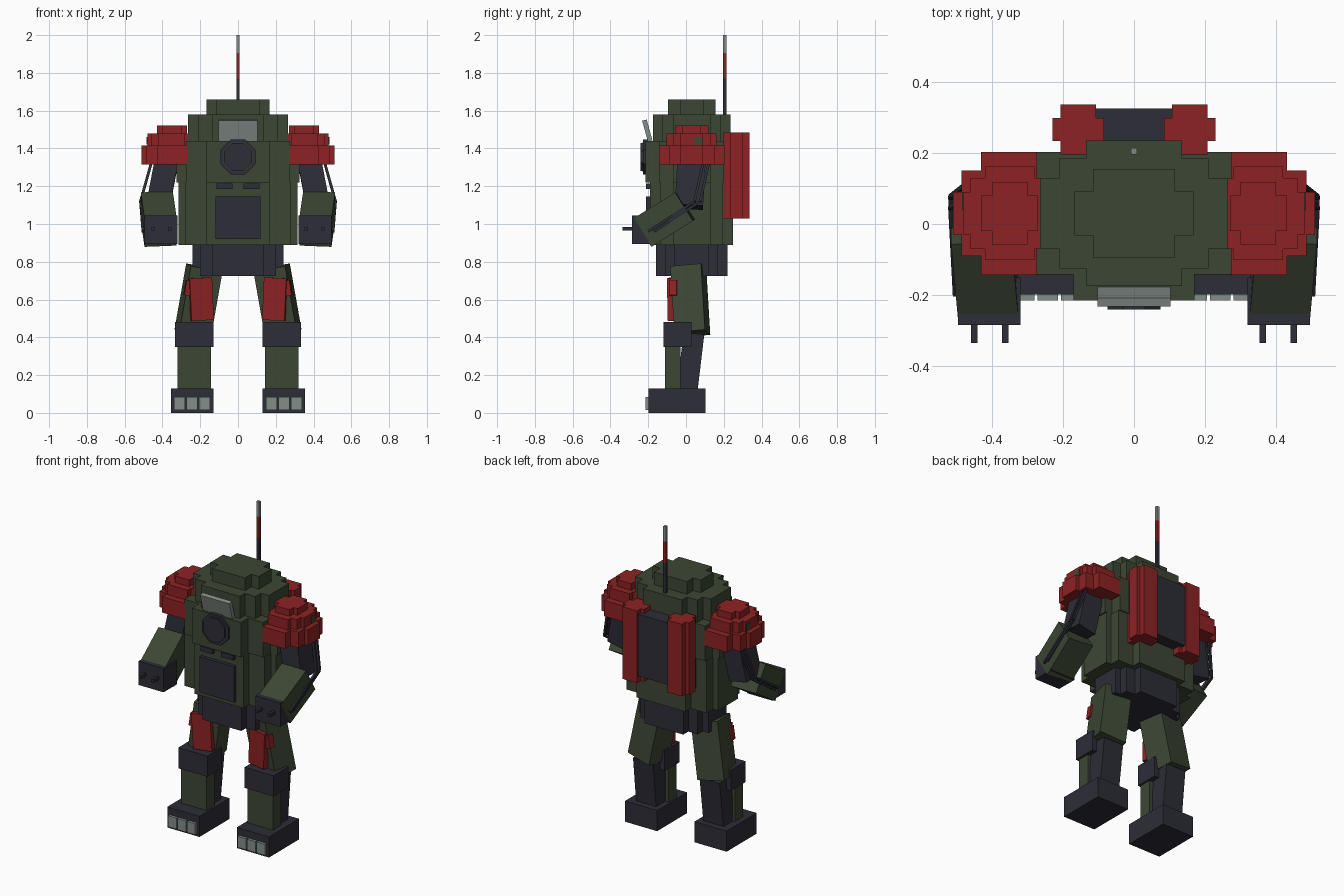
import bpy, bmesh, math
from mathutils import Vector, Matrix

cube = bpy.data.objects.get("Cube")
if cube:
    bpy.data.objects.remove(cube, do_unlink=True)


def material(name, rgb):
    m = bpy.data.materials.new(name)
    m.use_nodes = True
    m.diffuse_color = (*rgb, 1)
    bsdf = m.node_tree.nodes["Principled BSDF"]
    bsdf.inputs["Base Color"].default_value = (*rgb, 1)
    bsdf.inputs["Roughness"].default_value = 0.8
    return m


GREEN = material("olive green", (0.046, 0.063, 0.034))
DARK = material("dark slate", (0.026, 0.026, 0.038))
RED = material("deep red", (0.27, 0.016, 0.017))
GREY = material("pale grey", (0.23, 0.27, 0.25))


def finish(name, bm, mat):
    bmesh.ops.recalc_face_normals(bm, faces=bm.faces)
    me = bpy.data.meshes.new(name)
    bm.to_mesh(me)
    bm.free()
    me.materials.append(mat)
    ob = bpy.data.objects.new(name, me)
    bpy.context.collection.objects.link(ob)
    return ob


def prism(name, mat, outline, z0, z1):
    """Extrude a flat outline from z0 up to z1."""
    bm = bmesh.new()
    face = bm.faces.new([bm.verts.new((x, y, z0)) for x, y in outline])
    ext = bmesh.ops.extrude_face_region(bm, geom=[face])
    verts = [g for g in ext["geom"] if isinstance(g, bmesh.types.BMVert)]
    bmesh.ops.translate(bm, verts=verts, vec=(0, 0, z1 - z0))
    return finish(name, bm, mat)


def stepped(name, mat, cx, cy, z0, z1, steps):
    """Block with staircase corners; steps are half sizes, widest in x first."""
    quad = []
    for i, (hx, hy) in enumerate(steps):
        if i:
            quad.append((hx, steps[i - 1][1]))
        quad.append((hx, hy))
    back = quad[::-1]
    ring = (quad + [(-x, y) for x, y in back]
            + [(-x, -y) for x, y in quad] + [(x, -y) for x, y in back])
    return prism(name, mat, [(cx + x, cy + y) for x, y in ring], z0, z1)


def box(name, mat, x, y, z):
    """Axis-aligned block given as three (low, high) ranges."""
    return prism(name, mat, [(x[0], y[0]), (x[1], y[0]), (x[1], y[1]), (x[0], y[1])], *z)


def beam(name, mat, p, q, w, d, yaw=0.0):
    """Block running from p to q, w wide across x and d deep."""
    p, q = Vector(p), Vector(q)
    axis = (q - p).normalized()
    xa = (Vector((1, 0, 0)) - axis * axis.x).normalized()
    rot = Matrix((xa, axis.cross(xa), axis)).transposed().to_4x4()
    bm = bmesh.new()
    bmesh.ops.create_cube(bm, size=1, matrix=Matrix.Translation((p + q) / 2) @ rot
                          @ Matrix.Rotation(yaw, 4, "Z")
                          @ Matrix.Diagonal((w, d, (q - p).length, 1)))
    return finish(name, bm, mat)


def octagon(name, mat, radius, y0, y1, z):
    """Eight-sided disc facing the front."""
    bm = bmesh.new()
    spin = Matrix.Rotation(math.pi / 2, 4, "X") @ Matrix.Rotation(math.pi / 8, 4, "Z")
    bmesh.ops.create_cone(bm, cap_ends=True, segments=8, radius1=radius, radius2=radius,
                          depth=y1 - y0, matrix=Matrix.Translation((0, (y0 + y1) / 2, z)) @ spin)
    return finish(name, bm, mat)


# Torso, from waist to top hatch
CY = 0.03
stepped("waist", DARK, 0, CY, 0.725, 0.89, [(0.24, 0.09), (0.2, 0.14), (0.135, 0.19)])
stepped("lower_torso", GREEN, 0, CY, 0.89, 1.22, [(0.315, 0.1), (0.28, 0.165), (0.17, 0.22)])
stepped("chest", GREEN, 0, CY, 1.22, 1.44, [(0.325, 0.1), (0.275, 0.172), (0.17, 0.215)])
box("chest_front", GREEN, (-0.17, 0.17), (-0.215, -0.1), (1.22, 1.44))
stepped("collar", GREEN, 0, CY, 1.44, 1.58, [(0.265, 0.1), (0.21, 0.155), (0.135, 0.205)])
stepped("top_hatch", GREEN, 0, CY, 1.58, 1.66, [(0.168, 0.062), (0.115, 0.125)])

# Front details
beam("hatch_flap", GREY, (0, -0.19, 1.44), (0, -0.22, 1.55), 0.205, 0.025)
octagon("visor_ring", DARK, 0.1, -0.228, -0.2, 1.355)
octagon("visor_rim", GREEN, 0.084, -0.231, -0.2, 1.355)
octagon("visor_lens", DARK, 0.08, -0.24, -0.2, 1.355)
box("belly_panel", DARK, (-0.12, 0.12), (-0.212, -0.18), (0.92, 1.145))
for s in (-1, 1):
    box("chest_vent", DARK, sorted((s * 0.03, s * 0.115)), (-0.212, -0.18), (1.185, 1.215))

# Backpack and antenna
box("backpack", DARK, (-0.115, 0.115), (0.2, 0.325), (1.07, 1.46))
for name, mat, z0, z1 in (("antenna_base", DARK, 1.58, 1.77),
                          ("antenna_band", RED, 1.77, 1.905),
                          ("antenna_tip", GREY, 1.905, 2.0)):
    box(name, mat, (-0.009, 0.009), (0.196, 0.214), (z0, z1))

for side, s in (("left", 1), ("right", -1)):
    def n(part):
        return side + "_" + part

    def xr(a, b):
        return sorted((s * a, s * b))

    def pt(x, y, z):
        return (s * x, y, z)

    # Booster beside the backpack
    stepped(n("booster"), RED, s * 0.157, 0.266, 1.03, 1.485, [(0.073, 0.033), (0.05, 0.071)])

    # Shoulder guard in three tiers
    tiers = ((1.315, 1.415, [(0.16, 0.06), (0.135, 0.12), (0.08, 0.173)]),
             (1.415, 1.48, [(0.13, 0.06), (0.11, 0.1), (0.07, 0.132)]),
             (1.48, 1.522, [(0.08, 0.05), (0.05, 0.088)]))
    for i, (z0, z1, steps) in enumerate(tiers):
        stepped(n("shoulder_tier_%d" % (i + 1)), RED, s * 0.35, CY, z0, z1, steps)
    box(n("shoulder_mark"), GREEN, xr(0.47, 0.484), (0.04, 0.088), (1.42, 1.46))

    # Arm, hand and rods
    beam(n("upper_arm"), DARK, pt(0.375, 0.03, 1.35), pt(0.425, 0.015, 1.09), 0.125, 0.15)
    beam(n("forearm"), GREEN, pt(0.43, -0.005, 1.095), pt(0.41, -0.225, 0.958), 0.17, 0.178)
    box(n("hand"), DARK, xr(0.32, 0.495), (-0.285, -0.15), (0.895, 1.045))
    for x in (0.362, 0.45):
        box(n("hand_prong"), DARK, xr(x - 0.009, x + 0.009), (-0.335, -0.28), (0.965, 0.985))
    for dy in (0, -0.03):
        path = [pt(0.46, 0.12 + dy, 1.32), pt(0.516, 0.075 + dy, 1.12),
                pt(0.503, -0.17 + dy, 0.96)]
        for a, b in zip(path, path[1:]):
            beam(n("arm_rod"), DARK, a, b, 0.014, 0.014)

    # Leg
    yaw = s * math.radians(9)
    beam(n("thigh"), GREEN, pt(0.178, 0.012, 0.77), pt(0.24, 0.033, 0.42), 0.172, 0.165, yaw)
    beam(n("thigh_plate"), RED, pt(0.2, -0.07, 0.715), pt(0.19, -0.065, 0.49), 0.12, 0.045, yaw)
    beam(n("thigh_flank"), RED, pt(0.25, -0.065, 0.7), pt(0.262, -0.065, 0.62), 0.05, 0.04, yaw)
    box(n("knee"), DARK, xr(0.13, 0.333), (-0.12, 0.028), (0.35, 0.48))
    box(n("shin"), GREEN, xr(0.142, 0.32), (-0.11, -0.03), (0.125, 0.36))
    beam(n("calf"), DARK, pt(0.232, 0.042, 0.42), pt(0.235, 0.005, 0.11), 0.14, 0.11)
    box(n("foot"), DARK, xr(0.13, 0.355), (-0.198, 0.102), (0, 0.13))
    for x in (0.177, 0.243, 0.309):
        box(n("toe"), GREY, xr(x - 0.029, x + 0.029), (-0.215, -0.19), (0.015, 0.085))
